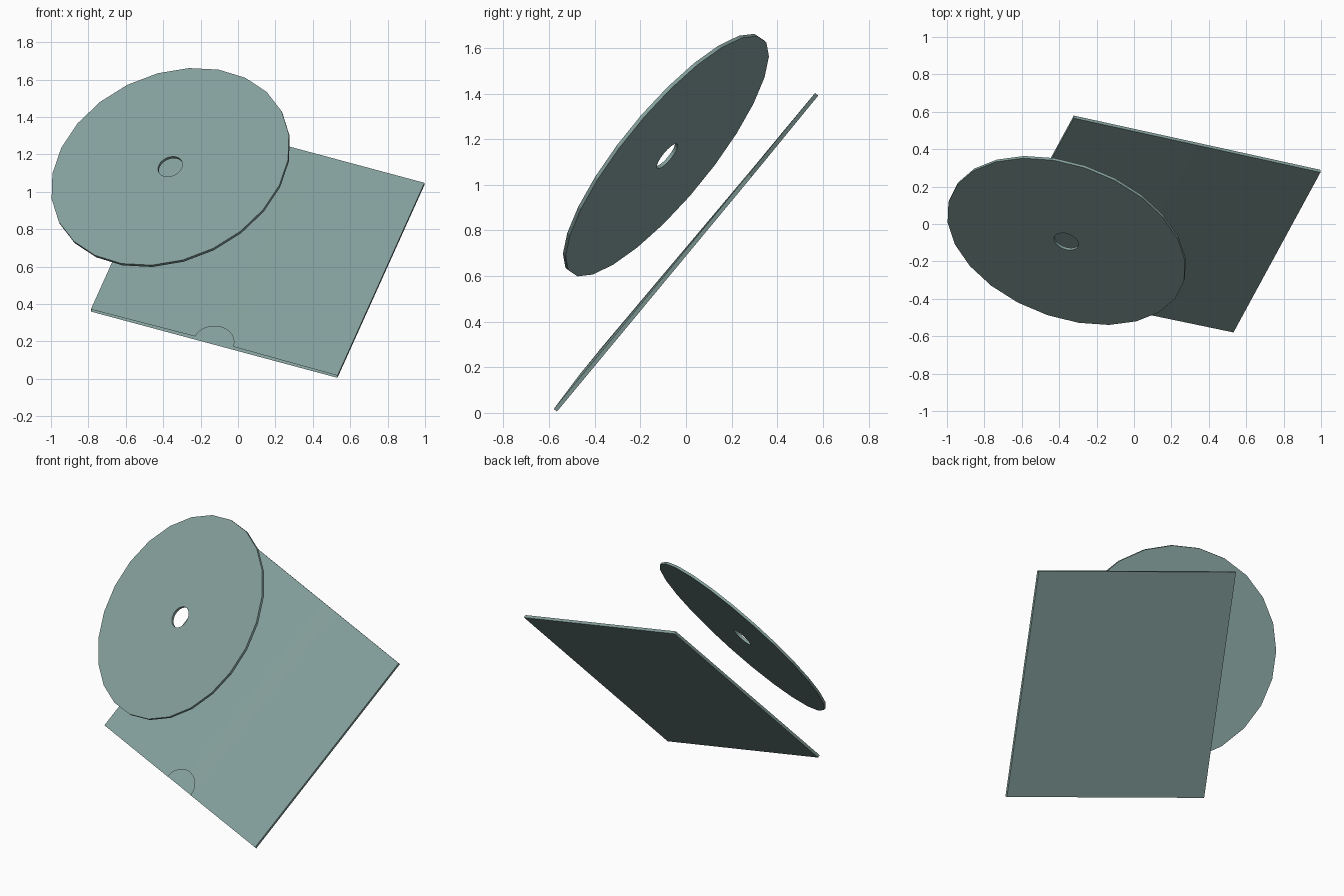
import bpy, math
from mathutils import Vector, Matrix

if "Cube" in bpy.data.objects:
    bpy.data.objects.remove(bpy.data.objects["Cube"])

mat = bpy.data.materials.new("grey teal")
mat.diffuse_color = (0.235, 0.355, 0.335, 1)
mat.use_nodes = True
mat.node_tree.nodes["Principled BSDF"].inputs["Base Color"].default_value = mat.diffuse_color


def make(name, verts, faces, x_axis, normal, centre):
    """Mesh drawn flat in XY, then placed by its x axis, normal and centre."""
    n = Vector(normal).normalized()
    x = Vector(x_axis)
    x = (x - n * x.dot(n)).normalized()
    y = n.cross(x)
    frame = Matrix((x, y, n)).transposed().to_4x4()
    frame.translation = centre
    me = bpy.data.meshes.new(name)
    me.from_pydata([frame @ Vector(v) for v in verts], [], faces)
    me.materials.append(mat)
    me.update()
    ob = bpy.data.objects.new(name, me)
    bpy.context.collection.objects.link(ob)
    return ob


# Disc: 24-sided flat ring with a centre hole
N, R, HOLE, T = 24, 0.665, 0.068, 0.008
verts, faces = [], []
for i in range(N):
    a = 2 * math.pi * i / N
    for r, z in ((R, T), (R, -T), (HOLE, -T), (HOLE, T)):
        verts.append((r * math.cos(a), r * math.sin(a), z))
for i in range(N):
    j = (i + 1) % N
    for k in range(4):
        m = (k + 1) % 4
        faces.append((4 * i + k, 4 * i + m, 4 * j + m, 4 * j + k))
make("disc", verts, faces, (0.10, 0.396, 0.53), (-0.283, -0.742, 0.608), (-0.36, -0.088, 1.13))

# Sleeve: open at the lower edge, front sheet slightly bulged with a thumb notch
W, H, S, BULGE, NOTCH, SEG = 0.698, 0.709, 0.009, 0.010, 0.106, 12
columns = [(-W, -H)]
for i in range(SEG + 1):
    a = math.pi * (1 - i / SEG)
    columns.append((NOTCH * math.cos(a), -H + NOTCH * math.sin(a)))
columns.append((W, -H))
verts, faces = [], []
for x, y in columns:
    lift = BULGE * (1 - abs(x) / W) * (H - y) / (2 * H)
    verts += [(x, y, S + lift), (x, H, S)]
for i in range(len(columns) - 1):
    faces.append((2 * i, 2 * i + 2, 2 * i + 3, 2 * i + 1))
b = len(verts)
e = b - 2
verts += [(-W, -H, -S), (W, -H, -S), (W, H, -S), (-W, H, -S)]
faces += [(b + 3, b + 2, b + 1, b),          # back sheet
          (b, 0, 1, b + 3),                  # left side
          (e, b + 1, b + 2, e + 1)]          # right side
faces.append([b + 2, b + 3] + [2 * i + 1 for i in range(len(columns))])  # top
make("sleeve", verts, faces, (0.945, -0.2076, -0.254), (0.002, -0.770, 0.638), (0.105, 0.0, 0.704))
